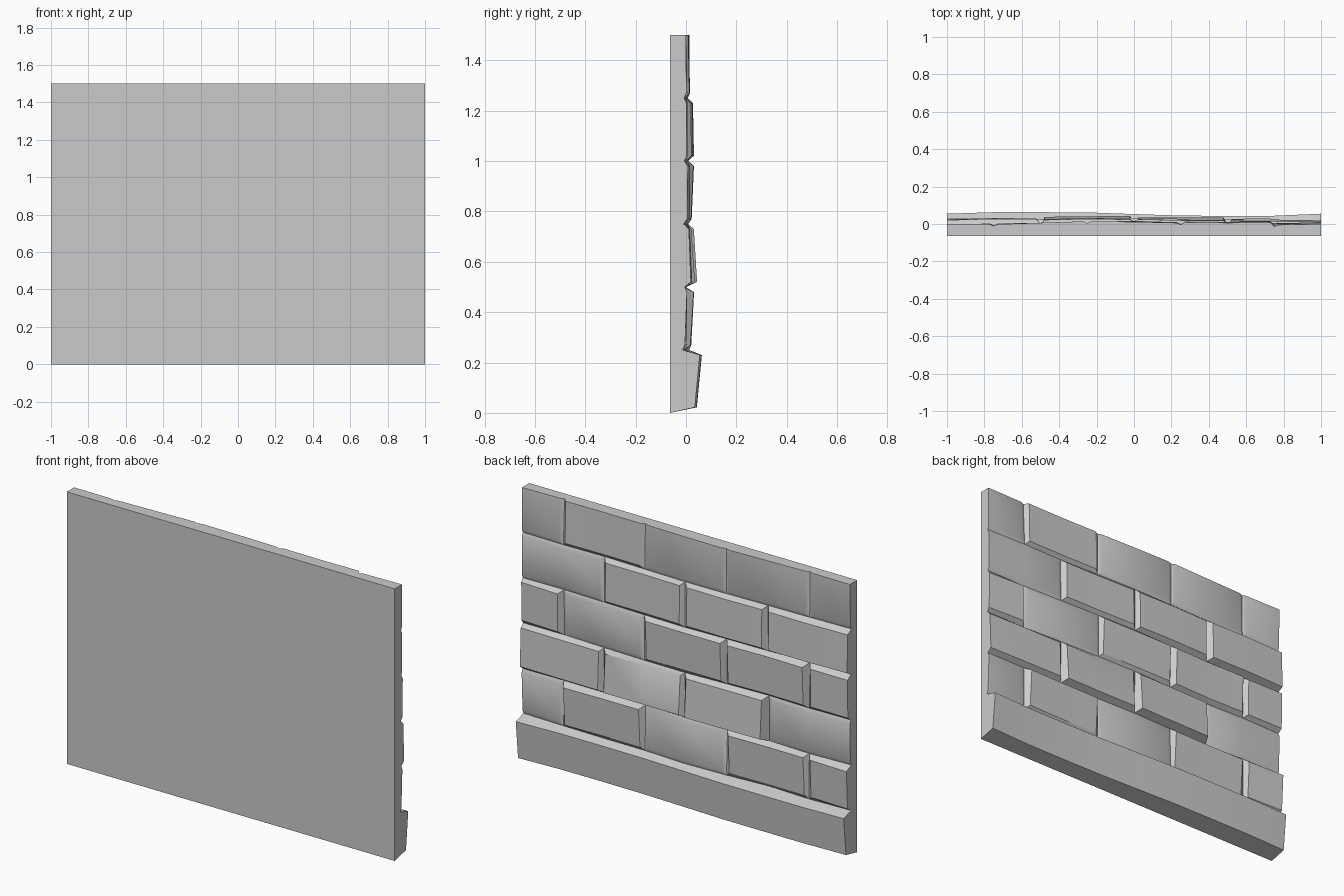
import bpy, bmesh, math, random

if "Cube" in bpy.data.objects:
    bpy.data.objects.remove(bpy.data.objects["Cube"])

random.seed(4)
BACK = -0.063
STEP = 0.25
bm = bmesh.new()

# uneven mortar depth on a 0.25 grid, bulging slightly at the middle
mortar = {(i, k): -0.006 + random.uniform(-0.008, 0.006)
          + 0.014 * max(0, 1 - abs(i - 4) / 2)
          for i in range(9) for k in range(1, 7)}


def quad_strip(lower, upper):
    for i in range(len(lower) - 1):
        pts = (lower[i], lower[i + 1], upper[i + 1], upper[i])
        bm.faces.new([bm.verts.new(p) for p in pts])


def brick(c0, c1, k, bottom, top):
    """One block from column c0 to c1 in row k, with bevelled sides."""
    cols = range(c0, c1 + 1)
    lo = [(-1 + STEP * i, mortar[i, k], STEP * k) for i in cols]
    hi = [(-1 + STEP * i, mortar[i, k + 1], STEP * (k + 1)) for i in cols]
    flo, fhi = [], []
    for n, i in enumerate(cols):
        x = -1 + STEP * i
        if i == c0 and i > 0:
            x += 0.022
        if i == c1 and i < 8:
            x -= 0.022
        low = bottom is None
        wob = 0 if low else random.uniform(-0.005, 0.005)
        yb = mortar[i, k] + 0.009 if low else bottom + wob
        yt = mortar[i, k + 1] + 0.009 if low else top + wob
        flo.append((x, yb, STEP * k + 0.02))
        fhi.append((x, yt, STEP * (k + 1) - (0.02 if k < 5 else 0)))
    quad_strip(flo, fhi)
    quad_strip(lo, flo)
    if k < 5:
        quad_strip(fhi, hi)
    else:
        hi = fhi[:1] + hi[1:-1] + fhi[-1:]
        hi[0] = (lo[0][0], mortar[c0, 6], 1.5)
        hi[-1] = (lo[-1][0], mortar[c1, 6], 1.5)
    if c0 > 0:
        quad_strip([lo[0], flo[0]], [hi[0], fhi[0]])
    if c1 < 8:
        quad_strip([flo[-1], lo[-1]], [fhi[-1], hi[-1]])


# front depth (bottom, top) of each block from -x to +x; None is nearly flush
L = (None, None)
rows = {
    1: [(.016, .027), (.010, .022), L, (.015, .028), L],
    2: [L, (.040, .027), (.038, .024), (.022, .014)],
    3: [(.020, .024), (.020, .029), (.018, .027), L, (.010, .012)],
    4: [(.027, .023), (.027, .023), (.025, .022), L],
    5: [L, L, L, (.015, .010), L],
}
for k, blocks in rows.items():
    joints = [0, 1, 3, 5, 7, 8] if k % 2 else [0, 2, 4, 6, 8]
    for c0, c1, (b, t) in zip(joints, joints[1:], blocks):
        brick(c0, c1, k, b, t)

# continuous base course with a sloped ledge
ledge = [.055, .063, .063, .062, .053, .045, .043, .044, .055]
xs = [-1 + STEP * i for i in range(9)]
base_low = [(x, y - 0.02, 0.022) for x, y in zip(xs, ledge)]
base_top = [(x, y, 0.23) for x, y in zip(xs, ledge)]
quad_strip(base_low, base_top)
quad_strip(base_top, [(x, mortar[i, 1], 0.25) for i, x in enumerate(xs)])

# weld the front, extrude its rim to a flat back and close it
bmesh.ops.remove_doubles(bm, verts=bm.verts, dist=0.0005)
rim = [e for e in bm.edges if e.is_boundary]
new = bmesh.ops.extrude_edge_only(bm, edges=rim)['geom']
for v in [g for g in new if isinstance(g, bmesh.types.BMVert)]:
    v.co.y = BACK
    if v.co.z < 0.03:
        v.co.z = 0
back = [(-1, BACK, 0), (1, BACK, 0), (1, BACK, 1.5), (-1, BACK, 1.5)]
bm.faces.new([bm.verts.new(p) for p in back])
bmesh.ops.recalc_face_normals(bm, faces=bm.faces)
for f in bm.faces:
    c = f.calc_center_median()
    if (f.normal.y < -0.99) != (c.y < BACK + 0.001) and c.y < BACK + 0.001:
        f.normal_flip()

mesh = bpy.data.meshes.new("block_wall")
bm.to_mesh(mesh)
bm.free()
wall = bpy.data.objects.new("block_wall", mesh)
bpy.context.collection.objects.link(wall)
bpy.context.view_layer.objects.active = wall
wall.select_set(True)
bpy.ops.object.shade_smooth_by_angle(angle=math.radians(30))
